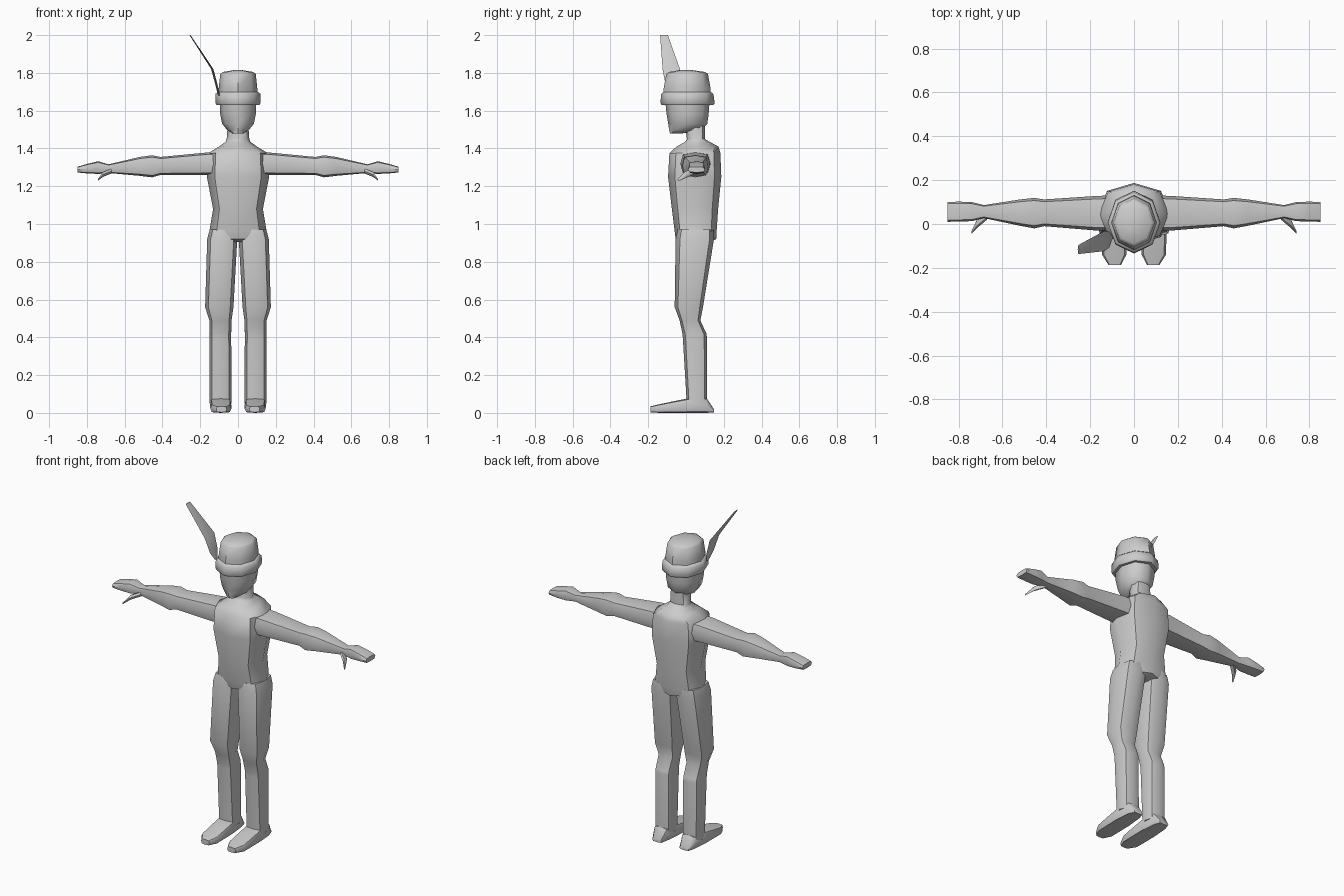
import bpy, bmesh, math


def finish(name, bm, mirror, angle=50):
    bmesh.ops.recalc_face_normals(bm, faces=bm.faces)
    mesh = bpy.data.meshes.new(name)
    bm.to_mesh(mesh)
    bm.free()
    ob = bpy.data.objects.new(name, mesh)
    bpy.context.collection.objects.link(ob)
    if mirror:
        ob.modifiers.new("mirror", 'MIRROR').use_mirror_merge = False
    bpy.ops.object.select_all(action='DESELECT')
    bpy.context.view_layer.objects.active = ob
    ob.select_set(True)
    bpy.ops.object.shade_smooth_by_angle(angle=math.radians(angle))
    return ob


def loft(name, axis, rings, square=1.0, mirror=False, n=8):
    """Skin rings (position, a_min, a_max, b_min, b_max) stacked along an axis."""
    bm = bmesh.new()
    loops = []
    for t, a0, a1, b0, b1 in rings:
        loop = []
        for i in range(n):
            c, s = math.cos(math.tau * i / n), math.sin(math.tau * i / n)
            c = math.copysign(abs(c) ** square, c) if abs(c) > 1e-6 else 0
            s = math.copysign(abs(s) ** square, s) if abs(s) > 1e-6 else 0
            a = (a0 + a1) / 2 + c * (a1 - a0) / 2
            b = (b0 + b1) / 2 + s * (b1 - b0) / 2
            loop.append(bm.verts.new({'x': (t, a, b), 'y': (a, t, b), 'z': (a, b, t)}[axis]))
        loops.append(loop)
    for lo, hi in zip(loops, loops[1:]):
        for i in range(n):
            j = (i + 1) % n
            bm.faces.new((lo[i], lo[j], hi[j], hi[i]))
    bm.faces.new(loops[0])
    bm.faces.new(loops[-1])
    return finish(name, bm, mirror)


def upright(name, rings, square=1.0):
    """Symmetric vertical part: (z, half width, y front, y back)."""
    return loft(name, 'z', [(z, -w, w, f, b) for z, w, f, b in rings], square)


# torso with collar and neck
upright("torso", [
    (0.905, 0.03, -0.02, 0.12), (0.92, 0.09, -0.055, 0.16), (0.96, 0.152, -0.06, 0.162),
    (1.08, 0.132, -0.075, 0.17), (1.25, 0.165, -0.095, 0.187), (1.375, 0.158, -0.088, 0.182),
    (1.41, 0.10, -0.05, 0.172), (1.435, 0.066, -0.005, 0.125), (1.45, 0.06, 0.005, 0.10),
    (1.52, 0.055, -0.005, 0.10)], 0.85)

# head with chin
upright("head", [
    (1.48, 0.03, -0.085, -0.02), (1.495, 0.055, -0.089, 0.08), (1.53, 0.084, -0.094, 0.113),
    (1.585, 0.095, -0.103, 0.12), (1.65, 0.096, -0.11, 0.125)], 0.9)

# hat
upright("hat_band", [
    (1.63, 0.113, -0.13, 0.145), (1.64, 0.12, -0.135, 0.152),
    (1.688, 0.12, -0.132, 0.145), (1.70, 0.104, -0.118, 0.13)])
upright("hat_crown", [
    (1.68, 0.104, -0.12, 0.132), (1.72, 0.102, -0.118, 0.13), (1.795, 0.094, -0.104, 0.116),
    (1.805, 0.08, -0.09, 0.10), (1.815, 0.02, -0.03, 0.03)])

# feather: thin leaning blade
loft("feather", 'z', [
    (1.68, -0.106, -0.096, -0.075, -0.05), (1.73, -0.118, -0.106, -0.107, -0.035),
    (1.82, -0.142, -0.130, -0.124, -0.032), (2.0, -0.257, -0.251, -0.137, -0.096)],
    0.3, n=4)

# arms with hands
loft("arm", 'x', [
    (0.11, -0.03, 0.13, 1.26, 1.38), (0.17, -0.03, 0.128, 1.26, 1.378),
    (0.41, -0.01, 0.112, 1.26, 1.355), (0.455, -0.02, 0.119, 1.247, 1.364),
    (0.52, -0.008, 0.112, 1.255, 1.355), (0.685, 0.027, 0.086, 1.27, 1.316),
    (0.74, 0.013, 0.10, 1.265, 1.332), (0.80, 0.011, 0.102, 1.268, 1.318),
    (0.85, 0.01, 0.10, 1.273, 1.303)], 0.55, mirror=True)
loft("thumb", 'x', [
    (0.67, 0.02, 0.06, 1.265, 1.295), (0.715, -0.018, 0.022, 1.247, 1.277),
    (0.742, -0.046, -0.034, 1.228, 1.238)], mirror=True, n=6)

# legs
loft("leg", 'z', [
    (0.05, 0.034, 0.150, 0.004, 0.11), (0.40, 0.036, 0.150, -0.017, 0.111),
    (0.42, 0.036, 0.150, -0.019, 0.108), (0.49, 0.034, 0.152, -0.034, 0.076),
    (0.56, 0.024, 0.174, -0.06, 0.09), (0.92, 0.004, 0.163, -0.055, 0.148),
    (0.97, 0.004, 0.150, -0.045, 0.145)], 0.75, mirror=True)

# shoes
loft("shoe", 'y', [
    (-0.188, 0.06, 0.115, 0.003, 0.035), (-0.14, 0.035, 0.146, 0.0, 0.046),
    (-0.05, 0.034, 0.148, 0.0, 0.065), (0.01, 0.034, 0.149, 0.0, 0.077),
    (0.108, 0.045, 0.14, 0.0, 0.08), (0.148, 0.06, 0.122, 0.003, 0.02)],
    0.5, mirror=True)
